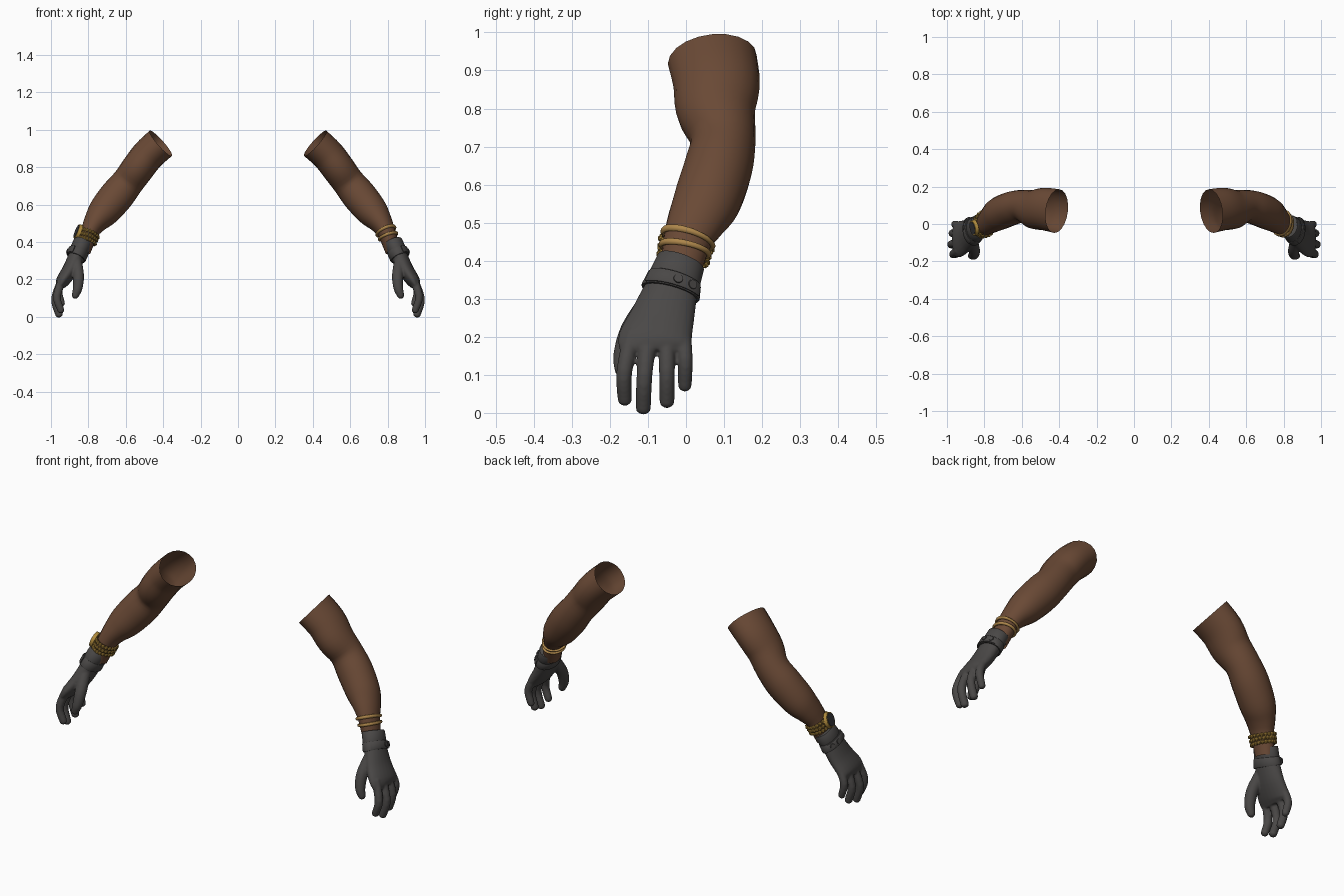
import bpy, bmesh
from math import pi, cos, sin
from mathutils import Vector, Matrix

if "Cube" in bpy.data.objects:
    bpy.data.objects.remove(bpy.data.objects["Cube"], do_unlink=True)


def material(name, r, g, b):
    m = bpy.data.materials.new(name)
    m.use_nodes = True
    m.diffuse_color = (r, g, b, 1)
    bsdf = m.node_tree.nodes["Principled BSDF"]
    bsdf.inputs["Base Color"].default_value = (r, g, b, 1)
    bsdf.inputs["Roughness"].default_value = 0.8
    return m


SKIN = material("brown_skin", .143, .067, .036)
LEATHER = material("grey_leather", .068, .064, .062)
GOLD = material("gold", .42, .24, .07)
WATCH_GOLD = material("yellow_gold", .42, .25, .045)
GAP = material("dark_bronze", .10, .055, .018)
FACE = material("watch_face", .04, .04, .045)

# Paths for the left side: x, y, z, radius across, radius front to back
ARM = [(.413, .069, .928, .09, .118), (.48, .080, .866, .089, .114),
       (.535, .079, .795, .088, .105), (.59, .097, .72, .086, .086),
       (.65, .085, .645, .092, .09), (.72, .056, .56, .084, .089),
       (.763, .027, .505, .064, .077), (.792, .004, .455, .049, .064),
       (.814, -.010, .395, .044, .056), (.828, -.020, .35, .040, .050)]
HAND = [(.828, -.012, .40, .047, .059), (.848, -.029, .355, .046, .064),
        (.868, -.043, .31, .045, .073), (.898, -.062, .25, .042, .085),
        (.938, -.082, .19, .036, .097), (.952, -.085, .16, .022, .088)]
THUMB = [(.865, -.09, .30, .03), (.853, -.142, .22, .030),
         (.857, -.165, .155, .026), (.869, -.169, .117, .020)]
FINGERS = [
    [(.935, -.14, .21, .023), (.968, -.162, .11, .021), (.948, -.161, .038, .019)],
    [(.935, -.097, .21, .023), (.978, -.109, .10, .021), (.958, -.112, .016, .020)],
    [(.935, -.05, .21, .023), (.971, -.050, .11, .021), (.953, -.050, .033, .020)],
    [(.928, -.008, .21, .021), (.958, -.002, .14, .020), (.943, -.003, .074, .018)]]


def sample(path, u):
    """Smooth interpolation along a path at station u."""
    last = len(path) - 1
    i = max(0, min(int(u), last - 1))
    t = u - i
    p0, p1, p2, p3 = (path[max(0, min(k, last))] for k in range(i - 1, i + 3))
    return [b + .5 * t * (c - a + t * (2*a - 5*b + 4*c - d + t * (3*(b - c) + d - a)))
            for a, b, c, d in zip(p0, p1, p2, p3)]


def station(path, u):
    """Centre, outward axis, front axis, direction and radii at u."""
    last = len(path) - 1
    v = sample(path, u)
    a, b = sample(path, max(0, u - .3)), sample(path, min(last, u + .3))
    d = (Vector(b[:3]) - Vector(a[:3])).normalized()
    out = Vector((-d.z, 0, d.x)).normalized()
    return Vector(v[:3]), out, d.cross(out), v[3], v[-1]


def surface_point(path, u, angle, grow):
    c, out, front, rn, ry = station(path, u)
    return c + out * cos(angle) * (rn + grow) + front * sin(angle) * (ry + grow)


def add_ring(bm, path, u, grow, angles):
    return [bm.verts.new(surface_point(path, u, a, grow)) for a in angles]


def bridge(bm, r0, r1, closed=True):
    n = len(r0)
    for i in range(n if closed else n - 1):
        j = (i + 1) % n
        bm.faces.new((r0[i], r0[j], r1[j], r1[i]))


def circle(n):
    return [2 * pi * i / n for i in range(n)]


def loft(bm, path, sides, steps, caps):
    count = (len(path) - 1) * steps
    rings = [add_ring(bm, path, k / steps, 0, circle(sides)) for k in range(count + 1)]
    for r0, r1 in zip(rings, rings[1:]):
        bridge(bm, r0, r1)
    if caps:
        bm.faces.new(rings[0])
        bm.faces.new(rings[-1])


def shell(bm, path, profile, start=None, end=None):
    """Band swept round a path; profile is a closed list of (station, grow)."""
    full = start is None
    angles = circle(32) if full else [start + (end - start) * i / 16 for i in range(17)]
    rings = [add_ring(bm, path, u, g, angles) for u, g in profile]
    for i, r in enumerate(rings):
        bridge(bm, r, rings[(i + 1) % len(rings)], full)
    if not full:
        bm.faces.new([r[0] for r in rings])
        bm.faces.new([r[-1] for r in rings])


def band(u0, u1, low, high):
    e = (u1 - u0) * .08
    return [(u0, low), (u0, high - .002), (u0 + e, high),
            (u1 - e, high), (u1, high - .002), (u1, low)]


def disc(bm, path, u, angle, grow, radius, depth, mat_index=0):
    """Short cylinder lying on the surface of a path."""
    _, out, front, rn, ry = station(path, u)
    normal = (out * cos(angle) / rn + front * sin(angle) / ry).normalized()
    m = (Matrix.Translation(surface_point(path, u, angle, grow))
         @ normal.to_track_quat('Z', 'Y').to_matrix().to_4x4())
    made = bmesh.ops.create_cone(bm, cap_ends=True, segments=24, radius1=radius,
                                 radius2=radius * .92, depth=depth, matrix=m)
    for f in {f for v in made["verts"] for f in v.link_faces}:
        f.material_index = mat_index


def finish(bm, name, side, *mats):
    for v in bm.verts:
        v.co.x *= side
    bmesh.ops.recalc_face_normals(bm, faces=bm.faces[:])
    for f in bm.faces:
        f.smooth = True
    me = bpy.data.meshes.new(name)
    bm.to_mesh(me)
    bm.free()
    me.set_sharp_from_angle(angle=.7)
    for m in mats:
        me.materials.append(m)
    ob = bpy.data.objects.new(name, me)
    bpy.context.collection.objects.link(ob)
    return ob


def rounded(path):
    """Add a domed tip to a finger path."""
    tip, r = Vector(path[-1][:3]), path[-1][3]
    d = (tip - Vector(path[-2][:3])).normalized()
    return path + [(*(tip + d * r * .7), r * .75), (*(tip + d * r * 1.05), r * .15)]


for label, side in (("left", 1), ("right", -1)):
    # Bare arm, open at the top
    bm = bmesh.new()
    loft(bm, ARM, 20, 4, False)
    finish(bm, label + "_arm", side, SKIN)

    # Gloved hand fused from palm, fingers and thumb
    bm = bmesh.new()
    loft(bm, HAND, 24, 4, True)
    for digit in FINGERS + [THUMB]:
        loft(bm, rounded(digit), 14, 4, True)
    glove = finish(bm, label + "_glove", side, LEATHER)
    fuse = glove.modifiers.new("fuse", 'REMESH')
    fuse.mode = 'VOXEL'
    fuse.voxel_size = .005
    fuse.use_smooth_shade = True
    soften = glove.modifiers.new("soften", 'SMOOTH')
    soften.iterations = 4

    # Cuff, wrist strap, strap tab and snap buttons
    bm = bmesh.new()
    shell(bm, HAND, band(.05, 1.2, -.006, .005))
    finish(bm, label + "_cuff", side, LEATHER)
    bm = bmesh.new()
    shell(bm, HAND, band(1.05, 1.9, -.004, .008))
    shell(bm, HAND, band(1.1, 1.85, .004, .013), -1.2, 1.0)
    finish(bm, label + "_strap", side, LEATHER)
    bm = bmesh.new()
    for angle in (-.2, -.75):
        disc(bm, HAND, 1.48, angle, .013, .013, .007)
    finish(bm, label + "_snap_buttons", side, LEATHER)

# Two thin bangles on the left wrist
for i, u in enumerate((6.95, 7.42)):
    bm = bmesh.new()
    shell(bm, ARM, [(u + .11 * cos(a), .004 + .007 * sin(a)) for a in circle(10)])
    finish(bm, "bangle_%d" % (i + 1), 1, GOLD)

# Beaded watch band on the right wrist
bm = bmesh.new()
shell(bm, ARM, band(7.08, 7.92, -.002, .006))
finish(bm, "watch_band", -1, GAP)
bm = bmesh.new()
for row in range(3):
    for k in range(20):
        pos = surface_point(ARM, 7.2 + row * .3, 2 * pi * (k + row % 2 / 2) / 20, .005)
        bmesh.ops.create_icosphere(bm, subdivisions=1, radius=.0105,
                                   matrix=Matrix.Translation(pos))
finish(bm, "watch_band_beads", -1, WATCH_GOLD)

# Watch case with dark face
bm = bmesh.new()
disc(bm, ARM, 7.4, .25, .014, .043, .018)
disc(bm, ARM, 7.4, .25, .016, .037, .018, 1)
finish(bm, "watch_case", -1, WATCH_GOLD, FACE)
